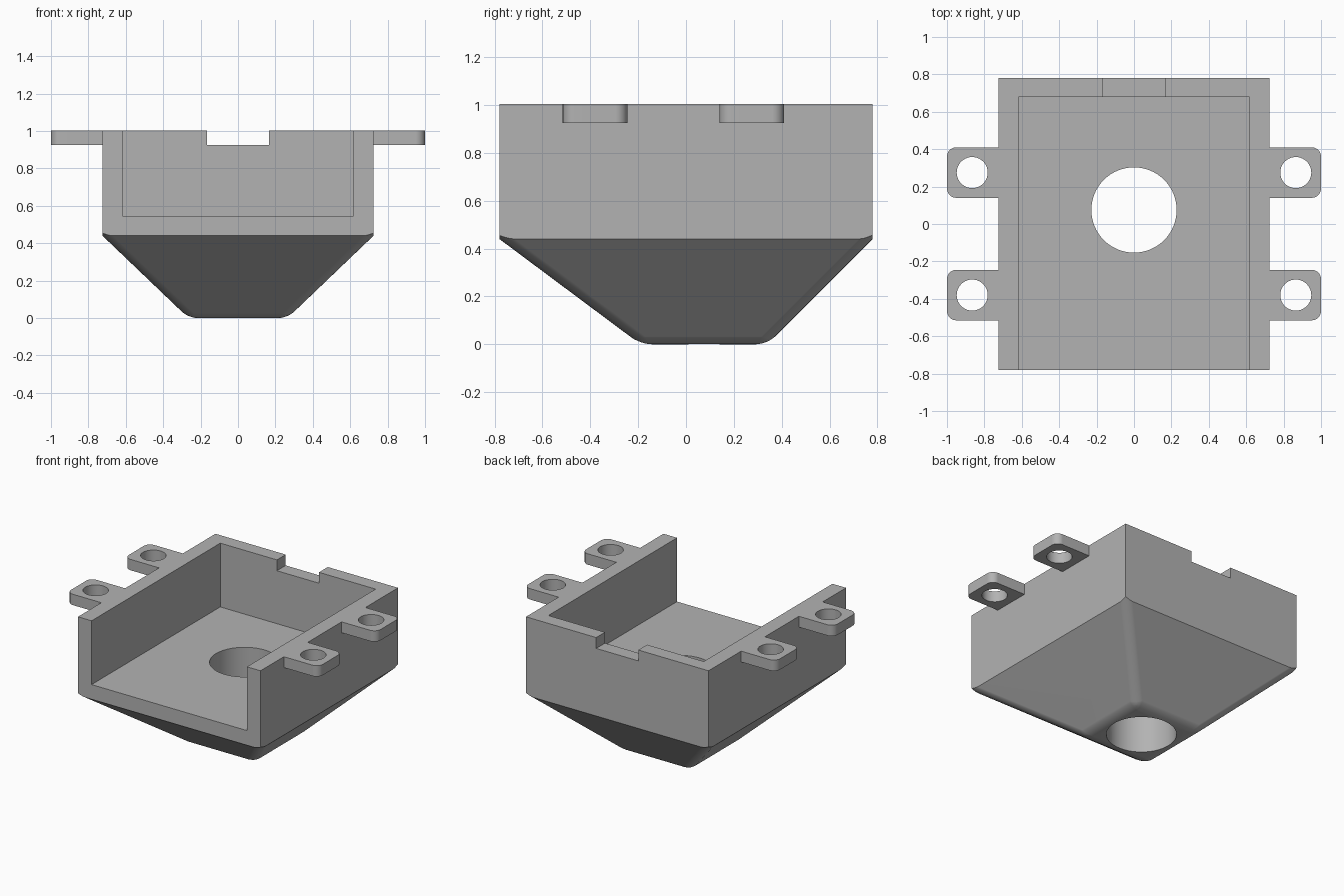
import bpy, bmesh, math

cube = bpy.data.objects.get("Cube")
if cube:
    bpy.data.objects.remove(cube, do_unlink=True)

grey = bpy.data.materials.new("plain grey")
grey.use_nodes = True
COLOUR = (0.45, 0.45, 0.45, 1)
grey.diffuse_color = COLOUR
next(n for n in grey.node_tree.nodes if n.type == 'BSDF_PRINCIPLED').inputs["Base Color"].default_value = COLOUR


def finish(name, bm):
    bmesh.ops.recalc_face_normals(bm, faces=bm.faces)
    mesh = bpy.data.meshes.new(name)
    bm.to_mesh(mesh)
    bm.free()
    obj = bpy.data.objects.new(name, mesh)
    bpy.context.collection.objects.link(obj)
    mesh.materials.append(grey)
    return obj


def loft(low, high, z0, z1):
    """Solid between two rectangles, each given as (x0, x1, y0, y1)."""
    bm = bmesh.new()
    rings = []
    for (x0, x1, y0, y1), z in ((low, z0), (high, z1)):
        rings.append([bm.verts.new((x, y, z)) for x, y in ((x0, y0), (x1, y0), (x1, y1), (x0, y1))])
    for ring in rings:
        bm.faces.new(ring)
    for i in range(4):
        j = (i + 1) % 4
        bm.faces.new((rings[0][i], rings[0][j], rings[1][j], rings[1][i]))
    return bm


def box(name, rect, z0, z1):
    return finish(name, loft(rect, rect, z0, z1))


def cylinder(name, x, y, radius, z0, z1, sides):
    bm = bmesh.new()
    bmesh.ops.create_cone(bm, cap_ends=True, segments=sides, radius1=radius, radius2=radius, depth=z1 - z0)
    bmesh.ops.translate(bm, verts=bm.verts, vec=(x, y, (z0 + z1) / 2))
    return finish(name, bm)


def combine(target, tool, operation):
    """Apply a boolean and remove the tool."""
    mod = target.modifiers.new("cut", 'BOOLEAN')
    mod.object, mod.operation, mod.solver = tool, operation, 'EXACT'
    bpy.context.view_layer.objects.active = target
    bpy.ops.object.modifier_apply(modifier=mod.name)
    bpy.data.objects.remove(tool, do_unlink=True)


W, D = 0.725, 0.78            # half width and half depth of the box
RIM, TOP, LEDGE = 0.44, 1.003, 0.925
BORE_Y, FOOT = 0.075, 0.265   # centre and half size of the small flat base

# Outer box, trimmed below by a tapered solid with rounded edges
housing = box("housing", (-W, W, -D, D), 0, TOP)
base = (-FOOT, FOOT, BORE_Y - FOOT, BORE_Y + FOOT)
rim = (-W, W, -D, D)
grow = 1.2 / RIM
wide = tuple(b + (r - b) * grow for b, r in zip(base, rim))
bm = loft(base, wide, 0, 1.2)
edges = [e for e in bm.edges if min(v.co.z for v in e.verts) < 0.01]
bmesh.ops.bevel(bm, geom=edges, offset=0.047, offset_type='OFFSET', segments=6,
                profile=0.5, affect='EDGES', clamp_overlap=True)
combine(housing, finish("taper", bm), 'INTERSECT')

# Mounting tabs with rounded outer corners
TABS = ((0.275, 0.135), (-0.38, 0.135))
for side in (-1, 1):
    for y, half in TABS:
        x0, x1 = sorted((side * 0.68, side))
        rect = (x0, x1, y - half, y + half)
        bm = loft(rect, rect, LEDGE, TOP)
        corners = [e for e in bm.edges
                   if all(abs(v.co.x) > 0.99 for v in e.verts)
                   and abs(e.verts[0].co.z - e.verts[1].co.z) > 0.01]
        bmesh.ops.bevel(bm, geom=corners, offset=0.05, segments=8, profile=0.5, affect='EDGES')
        combine(housing, finish("tab", bm), 'UNION')

# Open-fronted cavity, back notch, central bore and screw holes
combine(housing, box("cavity", (-0.617, 0.617, -1, 0.68), 0.545, 1.3), 'DIFFERENCE')
combine(housing, box("notch", (-0.167, 0.167, 0.6, 1), LEDGE, 1.3), 'DIFFERENCE')
combine(housing, cylinder("bore", 0, BORE_Y, 0.228, -0.3, 0.8, 64), 'DIFFERENCE')
for side in (-1, 1):
    for y, _ in TABS:
        combine(housing, cylinder("screw_hole", side * 0.865, y, 0.083, 0.8, 1.2, 40), 'DIFFERENCE')

# Smooth fillets and holes, crisp edges elsewhere
bpy.ops.object.select_all(action='DESELECT')
housing.select_set(True)
bpy.context.view_layer.objects.active = housing
bpy.ops.object.shade_smooth_by_angle(angle=math.radians(25))
normals = housing.modifiers.new("even normals", 'WEIGHTED_NORMAL')
normals.keep_sharp = True
